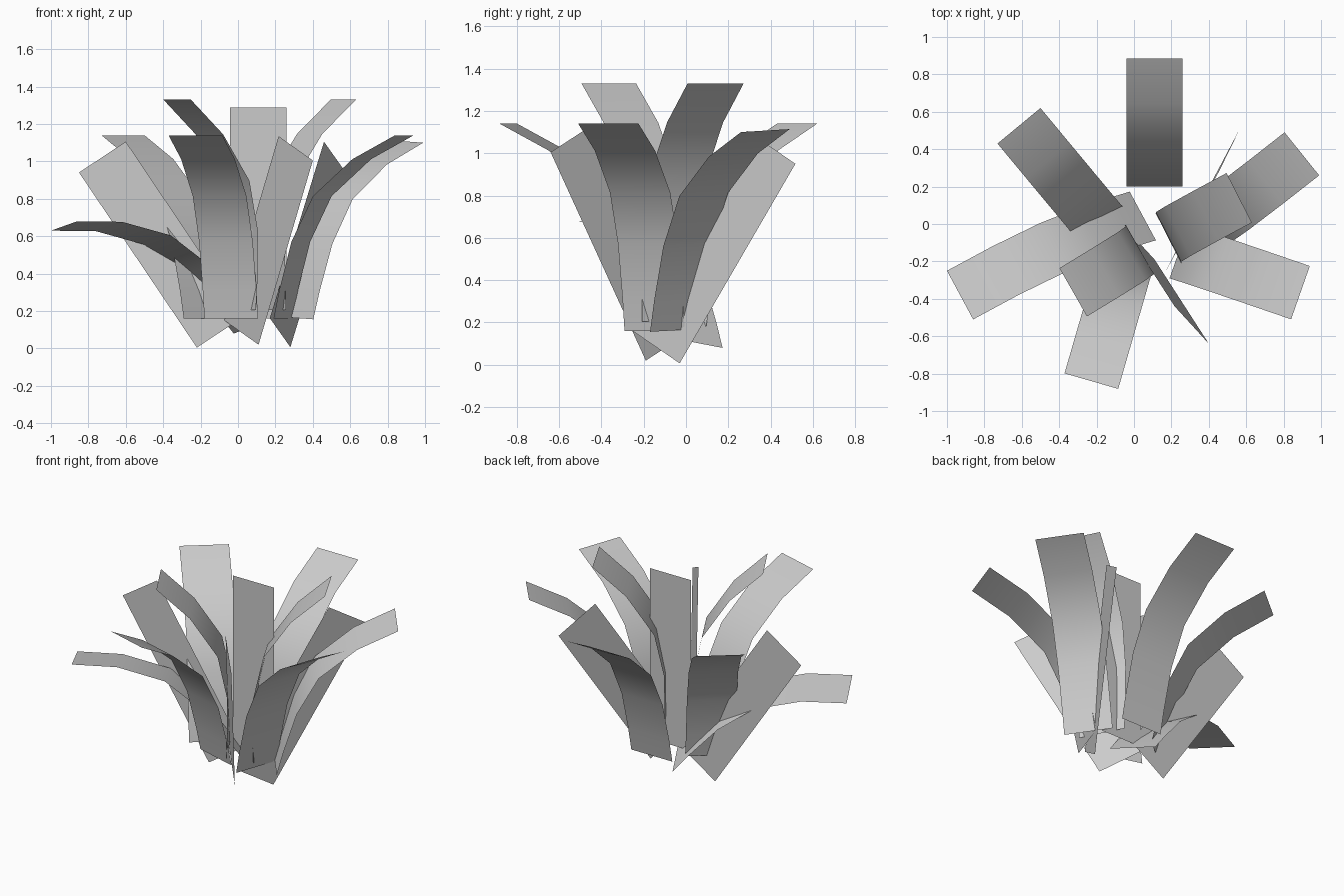
import bpy
from mathutils import Vector

if "Cube" in bpy.data.objects:
    bpy.data.objects.remove(bpy.data.objects["Cube"])

# Side profile of an arching leaf: (distance along chord, rise above chord)
ARCH = [(0, 0), (.12, .051), (.33, .128), (.555, .162), (.797, .104), (1, 0)]
FLAT = [(0, 0), (1, 0)]


def leaf(name, base, tip, width, profile):
    """Single-sided strip from base to tip (centre points), swept across width."""
    base, tip, width = Vector(base), Vector(tip), Vector(width)
    chord = tip - base
    up = width.cross(chord).normalized()
    if up.z < 0:
        up = -up
    verts = []
    for t, n in profile:
        p = base + chord * t + up * n * chord.length
        verts += [p - width / 2, p + width / 2]
    faces = [(2*i, 2*i + 1, 2*i + 3, 2*i + 2) for i in range(len(profile) - 1)]
    mesh = bpy.data.meshes.new(name)
    mesh.from_pydata([v[:] for v in verts], [], faces)
    mesh.shade_smooth()
    mesh.update()
    obj = bpy.data.objects.new(name, mesh)
    bpy.context.collection.objects.link(obj)


# Arching leaves: base centre, tip centre, width vector
arching = [
    ((.11, .20, .16), (.11, .886, 1.14), (.30, 0, 0)),                  # back
    ((-.175, -.003, .16), (-.615, .525, 1.14), (.23, .19, 0)),          # back left
    ((.24, -.148, .16), (.89, -.367, 1.14), (.10, .285, 0)),            # right
    ((-.036, -.178, .16), (-.228, -.84, 1.14), (.287, -.083, 0)),       # front
    ((.31, -.055, .163), (.8975, .375, 1.107), (-.185, .23, .014)),     # back right
    ((.19, -.075, .205), (.5625, .14, 1.33), (.135, -.265, 0)),         # upright right
    ((.022, -.135, .205), (-.325, -.365, 1.33), (.147, -.258, 0)),      # upright left
    ((.047, .043, .105), (-.93, -.38, .655), (.14, -.26, .05)),         # drooping left
]
for i, (b, t, w) in enumerate(arching):
    leaf(f"arching_leaf_{i + 1}", b, t, w, ARCH)

# Straight leaves: bottom and top of one long edge, width vector
straight = [
    ((-.22, .01, .005), (-.85, .01, .941), (.25, 0, .165)),             # left
    ((.11, -.19, .02), (.40, -.64, 1.005), (-.183, .20, .13)),          # front right
    ((.28, -.03, .007), (.57, .517, .95), (-.11, -.225, .155)),         # back right
    ((-.042, .01, .16), (-.042, .01, 1.288), (.30, 0, 0)),              # centre
]
for i, (b, t, w) in enumerate(straight):
    half = Vector(w) / 2
    leaf(f"straight_leaf_{i + 1}", Vector(b) + half, Vector(t) + half, w, FLAT)
